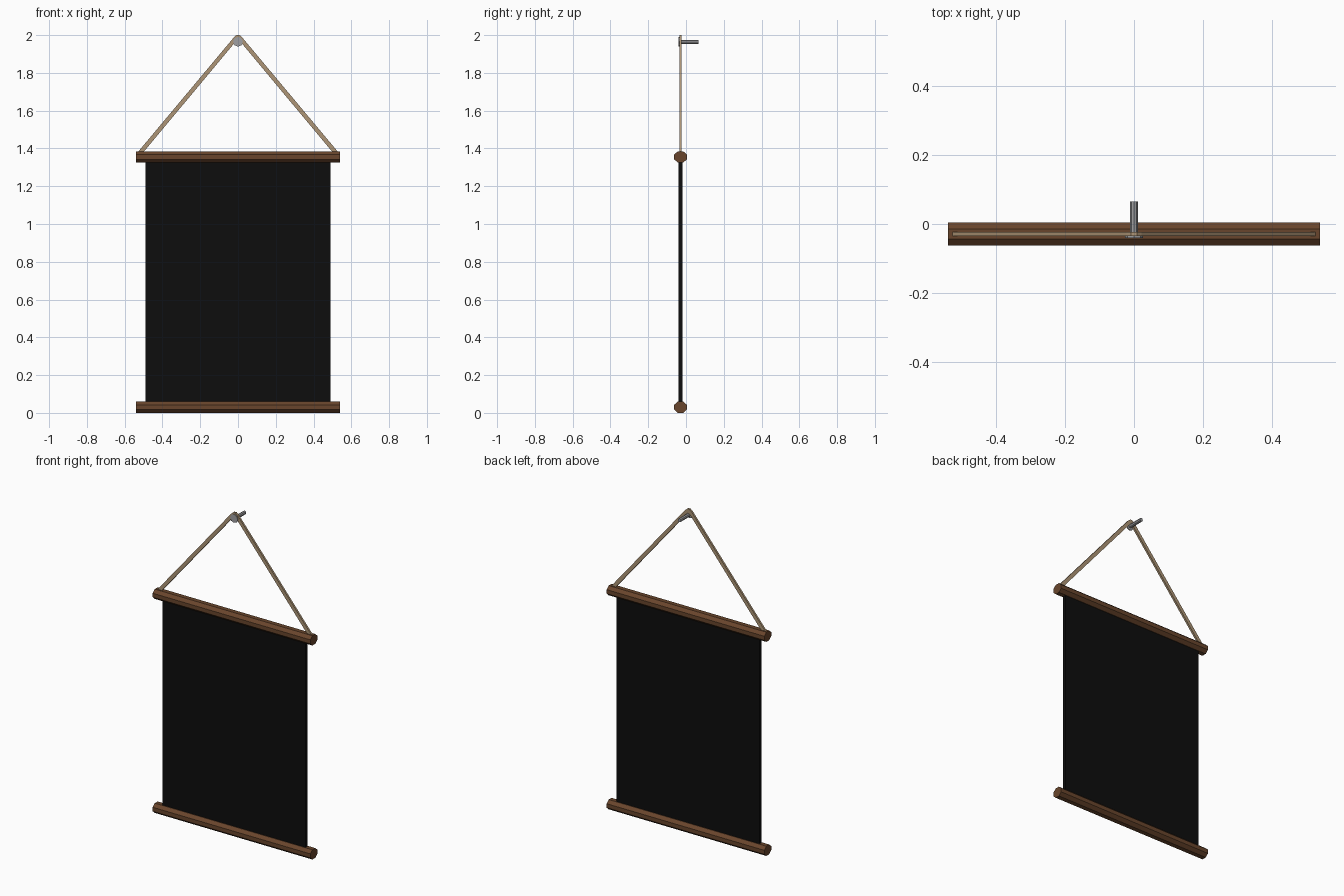
import bpy, bmesh, math
from mathutils import Matrix, Vector

if "Cube" in bpy.data.objects:
    bpy.data.objects.remove(bpy.data.objects["Cube"])

YC = -0.029  # depth of the hanging plane


def material(name, rgb):
    m = bpy.data.materials.new(name)
    m.diffuse_color = (*rgb, 1)
    m.use_nodes = True
    m.node_tree.nodes["Principled BSDF"].inputs["Base Color"].default_value = m.diffuse_color
    return m


wood = material("wood", (0.14, 0.06, 0.025))
cloth = material("black_cloth", (0.004, 0.004, 0.004))
cord = material("cord", (0.42, 0.30, 0.18))
steel = material("steel", (0.35, 0.35, 0.36))


def finish(name, bm, mat):
    bmesh.ops.recalc_face_normals(bm, faces=bm.faces)
    mesh = bpy.data.meshes.new(name)
    bm.to_mesh(mesh)
    bm.free()
    mesh.materials.append(mat)
    obj = bpy.data.objects.new(name, mesh)
    bpy.context.collection.objects.link(obj)
    return obj


def prism(bm, sides, radius, length, matrix):
    bmesh.ops.create_cone(bm, cap_ends=True, segments=sides, radius1=radius,
                          radius2=radius, depth=length, matrix=matrix)


# Octagonal wooden rods, slightly flattened in height
for name, z in (("bottom_rod", 0.03), ("top_rod", 1.355)):
    bm = bmesh.new()
    r = 0.034 / math.cos(math.pi / 8)
    m = (Matrix.Translation((0, YC, z)) @ Matrix.Diagonal((1, 1, 0.03 / 0.034, 1))
         @ Matrix.Rotation(math.pi / 2, 4, 'Y') @ Matrix.Rotation(math.pi / 8, 4, 'Z'))
    prism(bm, 8, r, 1.08, m)
    finish(name, bm, wood)

# Cloth panel, its ends held inside the rods
bm = bmesh.new()
bmesh.ops.create_cube(bm, size=1, matrix=Matrix.Translation((0, YC, 0.6925))
                      @ Matrix.Diagonal((0.98, 0.022, 1.31, 1)))
finish("cloth_panel", bm, cloth)

# Flat hanging cord bent over the nail: outer and inner outlines
half = [(0.535, 1.375), (0.022, 1.988), (0.008, 2.0)]
inner = [(0.505, 1.375), (0.012, 1.966), (0.005, 1.973)]
mirror = lambda pts: pts + [(-x, z) for x, z in reversed(pts)]
bm = bmesh.new()
rings = []
for (xo, zo), (xi, zi) in zip(mirror(half), mirror(inner)):
    rings.append([bm.verts.new((x, YC + dy, z)) for x, z, dy in
                  ((xo, zo, -0.006), (xo, zo, 0.006), (xi, zi, 0.006), (xi, zi, -0.006))])
for a, b in zip(rings, rings[1:]):
    for i in range(4):
        j = (i + 1) % 4
        bm.faces.new((a[i], a[j], b[j], b[i]))
bm.faces.new(rings[0])
bm.faces.new(rings[-1])
finish("hanging_cord", bm, cord)

# Nail: shaft towards the wall with a flat head in front
bm = bmesh.new()
turn = Matrix.Rotation(math.pi / 2, 4, 'X')
prism(bm, 8, 0.011, 0.102, Matrix.Translation((0, 0.014, 1.963)) @ turn)
prism(bm, 8, 0.026, 0.006, Matrix.Translation((0, -0.037, 1.965)) @ turn)
finish("nail", bm, steel)
